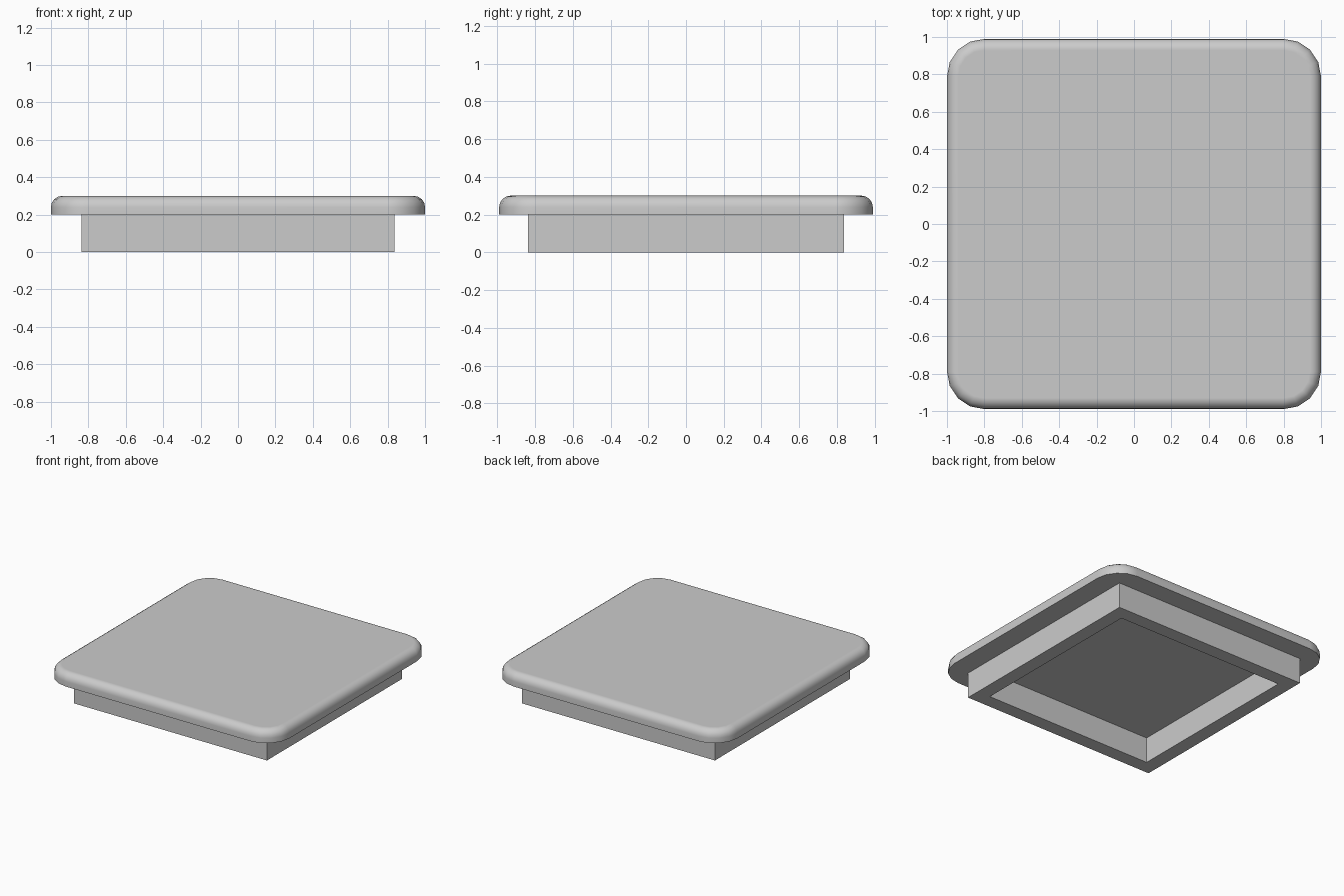
import bpy
import bmesh
from math import sin, cos, pi, radians

HALF_X, HALF_Y = 1.0, 0.99
BASE, TOP = 0.2, 0.3
CORNER, ROUND, STEPS = 0.2, 0.06, 4

cube = bpy.data.objects.get("Cube")
if cube:
    bpy.data.objects.remove(cube, do_unlink=True)

grey = bpy.data.materials.new("light grey")
grey.use_nodes = True
grey.diffuse_color = (0.6, 0.6, 0.6, 1)
grey.node_tree.nodes["Principled BSDF"].inputs["Base Color"].default_value = grey.diffuse_color


def finish(bm, name):
    bmesh.ops.recalc_face_normals(bm, faces=bm.faces)
    mesh = bpy.data.meshes.new(name)
    bm.to_mesh(mesh)
    bm.free()
    mesh.materials.append(grey)
    obj = bpy.data.objects.new(name, mesh)
    bpy.context.collection.objects.link(obj)
    return obj


def rounded_loop(bm, inset, z):
    """Rounded rectangle of vertices, drawn in from the rim by inset."""
    verts = []
    radius = CORNER - inset
    for quarter, (sx, sy) in enumerate([(1, 1), (-1, 1), (-1, -1), (1, -1)]):
        for i in range(STEPS + 1):
            a = (quarter + i / STEPS) * pi / 2
            verts.append(bm.verts.new((sx * (HALF_X - CORNER) + radius * cos(a),
                                       sy * (HALF_Y - CORNER) + radius * sin(a), z)))
    return verts


def bridge(bm, low, high):
    for i in range(len(low)):
        j = (i + 1) % len(low)
        bm.faces.new((low[i], low[j], high[j], high[i]))


# Lid plate: rounded corners and a rounded upper rim
bm = bmesh.new()
loops = [rounded_loop(bm, 0, BASE)]
for i in range(STEPS + 1):
    a = i / STEPS * pi / 2
    loops.append(rounded_loop(bm, ROUND * (1 - cos(a)), TOP - ROUND + ROUND * sin(a)))
for low, high in zip(loops, loops[1:]):
    bridge(bm, low, high)
bm.faces.new(loops[0])
bm.faces.new(loops[-1])
plate = finish(bm, "lid_plate")
bpy.ops.object.select_all(action="DESELECT")
plate.select_set(True)
bpy.context.view_layer.objects.active = plate
bpy.ops.object.shade_smooth_by_angle(angle=radians(40))
weighted = plate.modifiers.new("clean normals", "WEIGHTED_NORMAL")
weighted.keep_sharp = True

# Square plug frame, open below
bm = bmesh.new()
rings = []
for half, z in [(0.837, 0), (0.837, BASE), (0.727, BASE), (0.727, 0)]:
    rings.append([bm.verts.new((half * sx, half * sy, z))
                  for sx, sy in [(1, 1), (-1, 1), (-1, -1), (1, -1)]])
for i in range(4):
    bridge(bm, rings[i], rings[(i + 1) % 4])
finish(bm, "plug_frame")
